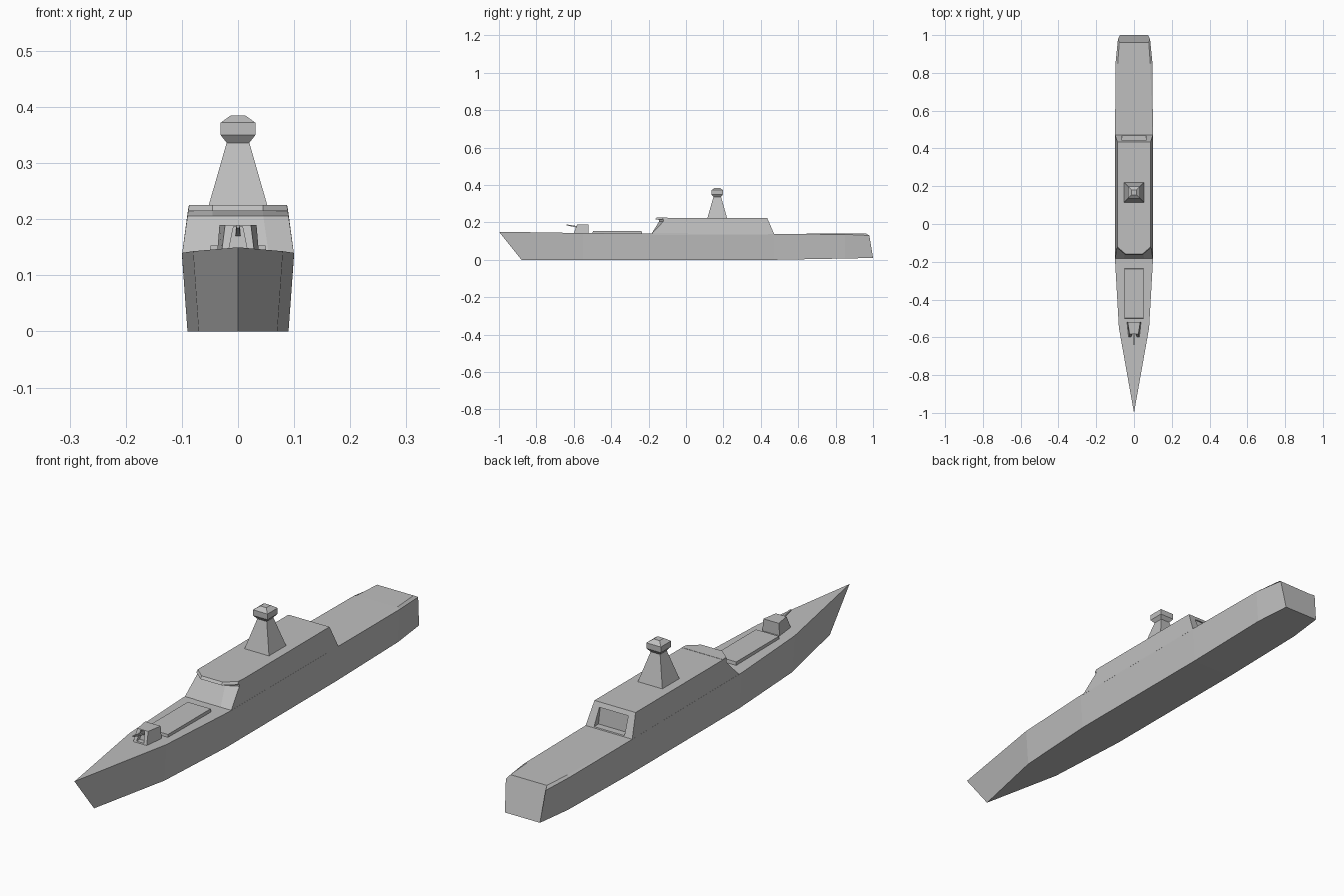
import bpy, bmesh
from mathutils import Vector

if "Cube" in bpy.data.objects:
    bpy.data.objects.remove(bpy.data.objects["Cube"])

grey = bpy.data.materials.new("hull_grey")
grey.use_nodes = True
COLOUR = (0.52, 0.52, 0.52, 1)
grey.diffuse_color = COLOUR
grey.node_tree.nodes["Principled BSDF"].inputs["Base Color"].default_value = COLOUR


def loft(name, rings, cap=True):
    """Skin a list of equal-length point rings and close both ends."""
    bm = bmesh.new()
    loops = [[bm.verts.new(p) for p in ring] for ring in rings]
    n = len(loops[0])
    for a, b in zip(loops, loops[1:]):
        for i in range(n):
            j = (i + 1) % n
            bm.faces.new((a[i], a[j], b[j], b[i]))
    if cap:
        bm.faces.new(loops[0])
        bm.faces.new(loops[-1])
    bmesh.ops.remove_doubles(bm, verts=bm.verts, dist=0.0004)
    bmesh.ops.recalc_face_normals(bm, faces=bm.faces)
    mesh = bpy.data.meshes.new(name)
    bm.to_mesh(mesh)
    bm.free()
    mesh.materials.append(grey)
    obj = bpy.data.objects.new(name, mesh)
    bpy.context.collection.objects.link(obj)
    return obj


def mirrored(half):
    """Complete an outline given on the +x side."""
    return half + [(-x, y, z) for x, y, z in reversed(half)]


def rect(hx, y0, y1, z):
    return [(-hx, y0, z), (hx, y0, z), (hx, y1, z), (-hx, y1, z)]


def cut(target, cutter):
    mod = target.modifiers.new("recess", "BOOLEAN")
    mod.operation = "DIFFERENCE"
    mod.solver = "EXACT"
    mod.object = cutter
    cutter.hide_render = True
    cutter.hide_viewport = True
    cutter.display_type = "WIRE"


# Hull: keel edge, deck edge and deck crown at each station
def station(y, keel, edge, crown, y_keel=None, y_crown=None):
    yk = y if y_keel is None else y_keel
    yc = y if y_crown is None else y_crown
    return mirrored([(keel[0], yk, keel[1]), (edge[0], y, edge[1]), (crown[0], yc, crown[1])])

loft("hull", [
    station(-1.0, (0, 0), (0, 0.15), (0, 0.15), y_keel=-0.88),
    station(-0.55, (0.07, 0), (0.08, 0.143), (0.078, 0.143)),
    station(-0.2, (0.09, 0), (0.1, 0.14), (0.098, 0.14)),
    station(0.47, (0.09, 0), (0.1, 0.138), (0.098, 0.138)),
    station(0.85, (0.09, 0.007), (0.098, 0.136), (0.086, 0.141)),
    station(0.98, (0.075, 0.01), (0.085, 0.13), (0.078, 0.141), y_keel=1.0, y_crown=0.962),
])

# Superstructure, with cut front corners below and at the roof
house = loft("superstructure", [
    mirrored([(0.1, 0.472, 0.136), (0.1, -0.186, 0.136), (0.055, -0.186, 0.136)]),
    mirrored([(0.09, 0.44, 0.21), (0.09, -0.12, 0.206), (0.045, -0.143, 0.206)]),
    mirrored([(0.088, 0.434, 0.224), (0.088, -0.12, 0.224), (0.045, -0.15, 0.224)]),
])
loft("bridge_brow", [
    mirrored([(0.089, -0.1, 0.215), (0.089, -0.127, 0.215), (0.045, -0.165, 0.215)]),
    mirrored([(0.087, -0.1, 0.225), (0.087, -0.122, 0.225), (0.045, -0.158, 0.225)]),
])

# Hangar door recess in the aft wall
cut(house, loft("door_cutter", [rect(0.065, 0.442, 0.52, 0.142), rect(0.062, 0.436, 0.52, 0.207)]))

# Mast tower and sensor head
MAST_Y = 0.167


def square(h, z):
    return rect(h, MAST_Y - h, MAST_Y + h, z)

loft("mast", [square(0.053, 0.222), square(0.02, 0.337)])
loft("sensor_head", [square(h, z) for h, z in
                     ((0.02, 0.336), (0.031, 0.35), (0.031, 0.372), (0.013, 0.385))])

# Foredeck missile hatch
loft("missile_hatch", [rect(0.05, -0.5, -0.235, 0.138), rect(0.049, -0.498, -0.237, 0.153)])

# Gun turret: tapers forward, with a slot for the barrel
turret = loft("gun_turret", [
    mirrored([(0.037, -0.52, 0.142), (0.029, -0.6, 0.142)]),
    mirrored([(0.033, -0.52, 0.19), (0.023, -0.582, 0.19)]),
])
cut(turret, loft("slot_cutter", [rect(0.016, -0.63, -0.578, 0.148), rect(0.008, -0.63, -0.57, 0.187)]))

# Gun barrel
start, end = Vector((0, -0.56, 0.172)), Vector((0, -0.64, 0.187))


def barrel_ring(c, r):
    return [c + Vector((sx * r, 0, sz * r)) for sx, sz in ((-1, -1), (1, -1), (1, 1), (-1, 1))]

loft("gun_barrel", [barrel_ring(start, 0.005), barrel_ring(end, 0.0025)])
